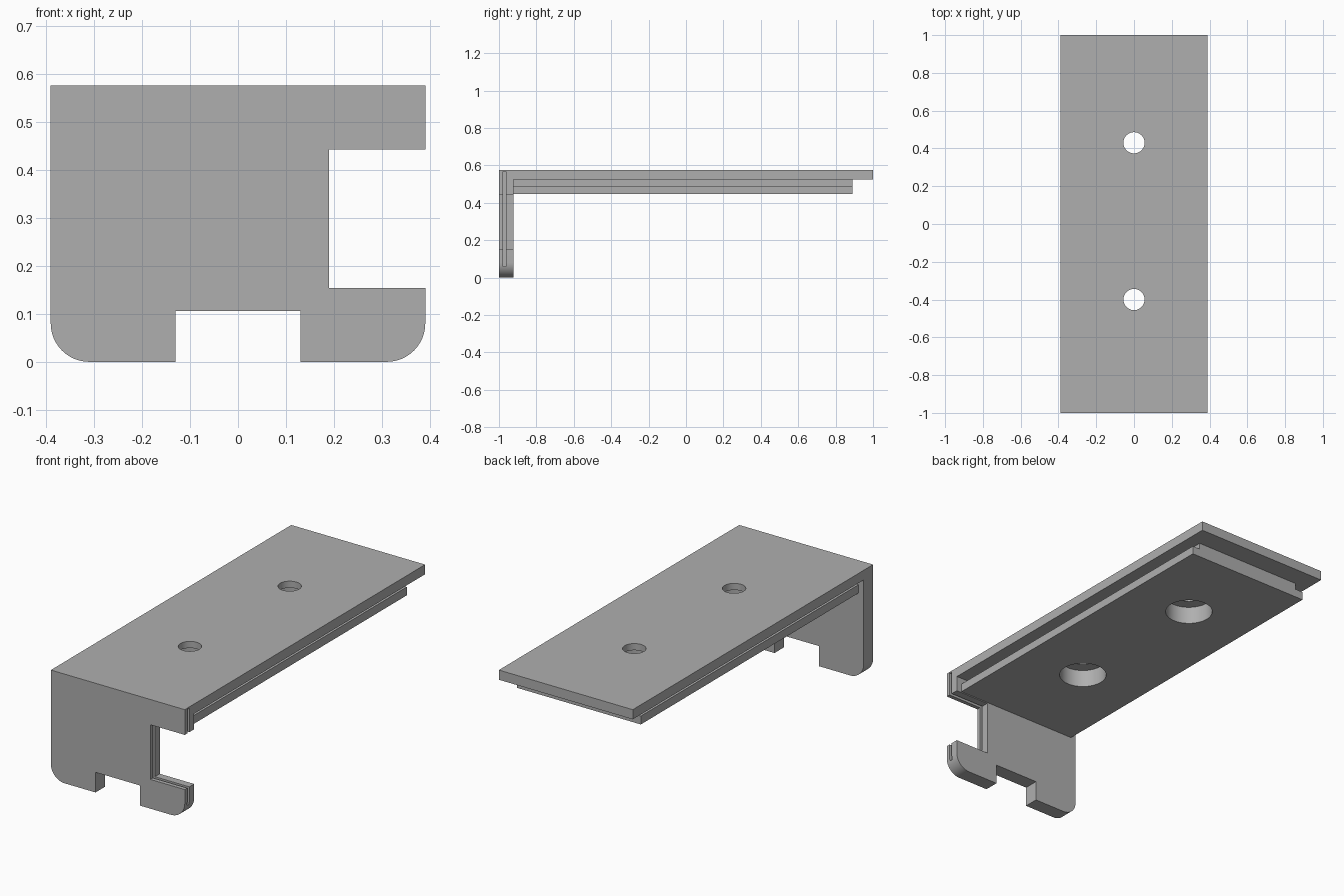
import bpy, bmesh, math
from mathutils import Vector

cube = bpy.data.objects.get("Cube")
if cube:
    bpy.data.objects.remove(cube, do_unlink=True)

grey = bpy.data.materials.new("plain grey")
grey.use_nodes = True
colour = (0.43, 0.43, 0.43, 1)
grey.diffuse_color = colour
grey.node_tree.nodes["Principled BSDF"].inputs["Base Color"].default_value = colour


def prism(name, outline, start, end):
    """Extrude an x-z outline along y."""
    bm = bmesh.new()
    face = bm.faces.new([bm.verts.new((x, start, z)) for x, z in outline])
    out = bmesh.ops.extrude_face_region(bm, geom=[face])
    moved = [v for v in out["geom"] if isinstance(v, bmesh.types.BMVert)]
    bmesh.ops.translate(bm, verts=moved, vec=(0, end - start, 0))
    bmesh.ops.recalc_face_normals(bm, faces=bm.faces)
    mesh = bpy.data.meshes.new(name)
    bm.to_mesh(mesh)
    bm.free()
    mesh.materials.append(grey)
    obj = bpy.data.objects.new(name, mesh)
    bpy.context.collection.objects.link(obj)
    return obj


def box(name, x0, x1, y0, y1, z0, z1):
    return prism(name, [(x0, z0), (x1, z0), (x1, z1), (x0, z1)], y0, y1)


def cylinder(name, radius, y, z0, z1):
    bpy.ops.mesh.primitive_cylinder_add(vertices=48, radius=radius, depth=z1 - z0,
                                        location=(0, y, (z0 + z1) / 2))
    obj = bpy.context.object
    obj.name = name
    obj.data.materials.append(grey)
    return obj


def combine(base, tool, operation):
    """Apply a boolean and discard the tool."""
    tool.hide_render = True
    mod = base.modifiers.new("combine", 'BOOLEAN')
    mod.object, mod.operation, mod.solver = tool, operation, 'EXACT'
    bpy.context.view_layer.objects.active = base
    bpy.ops.object.modifier_apply(modifier=mod.name)
    bpy.data.objects.remove(tool, do_unlink=True)


def corner(cx, cz, radius, first):
    """Quarter circle of outline points, starting at an angle in degrees."""
    angles = [math.radians(first + 90 * i / 12) for i in range(13)]
    return [(cx + radius * math.cos(a), cz + radius * math.sin(a)) for a in angles]


W, TOP, R = 0.39, 0.575, 0.08

# Front bracket with bottom notch, side cutout and rounded lower corners
outline = corner(-W + R, R, R, 180)
outline += [(-0.13, 0), (-0.13, 0.106), (0.13, 0.106), (0.13, 0)]
outline += corner(W - R, R, R, 270)
outline += [(W, 0.154), (0.19, 0.154), (0.19, 0.442), (W, 0.442), (W, TOP), (-W, TOP)]
body = prism("shelf_bracket", outline, -1, -0.922)

# Top plate, and the narrower rail below it with a groove along each side
combine(body, box("top_plate", -W, W, -0.95, 1, 0.524, TOP), 'UNION')
half = [(0.36, 0.447), (0.36, 0.491), (0.315, 0.491), (0.315, 0.54)]
rail = half + [(-x, z) for x, z in reversed(half)]
combine(body, prism("rail", rail, -0.93, 0.89), 'UNION')

# Thin slot inside the bracket, open on its left edge
combine(body, box("slot", 0.15, 0.5, -0.979, -0.962, 0.06, 0.568), 'DIFFERENCE')

# Two counterbored screw holes
for y in (0.43, -0.4):
    combine(body, cylinder("counterbore", 0.117, y, 0.3, 0.54), 'DIFFERENCE')
    combine(body, cylinder("screw_hole", 0.056, y, 0.5, 0.7), 'DIFFERENCE')

bpy.ops.object.select_all(action='DESELECT')
body.select_set(True)
bpy.context.view_layer.objects.active = body
bpy.ops.object.shade_smooth_by_angle(angle=math.radians(30))
